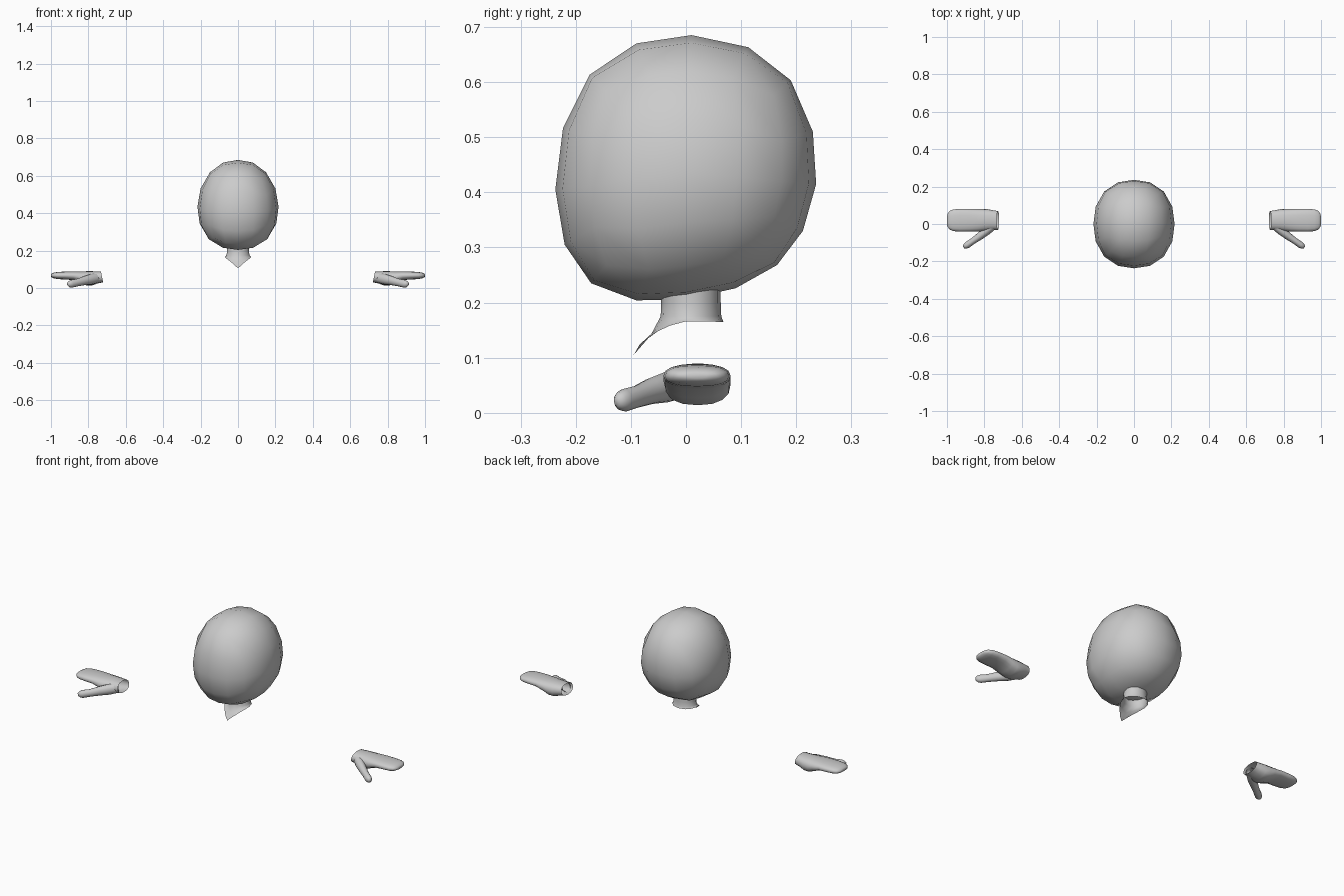
import bpy, bmesh, math
from mathutils import Vector

if "Cube" in bpy.data.objects:
    bpy.data.objects.remove(bpy.data.objects["Cube"])


def finish(name, bm):
    bmesh.ops.recalc_face_normals(bm, faces=bm.faces[:])
    me = bpy.data.meshes.new(name)
    bm.to_mesh(me)
    bm.free()
    for p in me.polygons:
        p.use_smooth = True
    ob = bpy.data.objects.new(name, me)
    bpy.context.collection.objects.link(ob)
    return ob


def bridge(bm, rings, cap_end=False):
    vs = [[bm.verts.new(p) for p in r] for r in rings]
    n = len(vs[0])
    for a, b in zip(vs, vs[1:]):
        for i in range(n):
            bm.faces.new((a[i], a[(i + 1) % n], b[(i + 1) % n], b[i]))
    if cap_end:
        bm.faces.new(vs[-1])


def ring(c, side, up, rs, ru, n=16, e=2.0):
    out = []
    for i in range(n):
        t = 2 * math.pi * i / n
        u, v = math.cos(t), math.sin(t)
        u = math.copysign(abs(u) ** (2 / e), u)
        v = math.copysign(abs(v) ** (2 / e), v)
        out.append(Vector(c) + side * rs * u + up * ru * v)
    return out


# Head: rounded cube, 4 segments a side, shaped by its side outline (y, z)
outline = [(.236, .415), (.23, .51), (.19, .603), (.113, .663), (.01, .685), (-.09, .67),
           (-.175, .613), (-.223, .517), (-.237, .405), (-.22, .305), (-.172, .235),
           (-.09, .204), (0, .206), (.09, .226), (.165, .268), (.212, .33)]
bm = bmesh.new()
bmesh.ops.create_cube(bm, size=2)
bmesh.ops.subdivide_edges(bm, edges=bm.edges[:], cuts=3, use_grid_fill=True)
for v in bm.verts:
    d = Vector([math.tan(c * math.pi / 4) for c in v.co])
    p = d / sum(abs(c) ** 2.25 for c in d) ** (1 / 2.25)
    rho = (abs(p.y) ** 2.25 + abs(p.z) ** 2.25) ** (1 / 2.25)
    k = (math.atan2(d.z, d.y) % (2 * math.pi)) / (math.pi / 8)
    i, f = int(k + 1e-5), k - int(k + 1e-5)
    a, b = Vector(outline[i % 16]), Vector(outline[(i + 1) % 16])
    q = a.lerp(b, f)
    c = Vector((0, .435))
    q = c + (q - c) * rho
    taper = 1 - .06 * max(0, d.z)
    v.co = (.217 * p.x * taper, q.x, q.y)
finish("head", bm)

# Neck: open tube whose lower edge runs to a point at the front
half = [(0, .068, .165), (.036, .060, .165), (.062, .035, .166), (.071, 0, .166),
        (.062, -.03, .158), (.046, -.055, .146), (.020, -.084, .124), (0, -.095, .105)]
rim = half + [(-x, y, z) for x, y, z in half[-2:0:-1]]
n = len(rim)
angles = [math.pi / 2 - 2 * math.pi * i / n for i in range(n)]
tube = lambda z, rx, ry: [Vector((rx * math.cos(t), .009 + ry * math.sin(t), z)) for t in angles]
low = tube(.175, .063, .055)
mid = [Vector(r).lerp(l, .5) + Vector((0, .006 if r[1] < -.04 else 0, 0)) for r, l in zip(rim, low)]
bm = bmesh.new()
bridge(bm, [rim, mid, low, tube(.2, .06, .054), tube(.235, .06, .054)])
finish("neck", bm)

# Mitten hand: x, y centre, z centre, half width, half height
palm = [(.727, .019, .06, .05, .029), (.75, .021, .057, .052, .032), (.78, .022, .052, .057, .038),
        (.81, .021, .052, .06, .038), (.84, .02, .058, .061, .031), (.88, .02, .066, .061, .023),
        (.93, .02, .067, .061, .021), (.965, .02, .067, .058, .019), (.985, .02, .067, .05, .015),
        (.997, .02, .067, .035, .009), (1, .02, .067, .018, .004)]
bm = bmesh.new()
Y, Z = Vector((0, 1, 0)), Vector((0, 0, 1))
rings = [ring((x, y, z), Y, Z, ry, rz, e=2.4) for x, y, z, ry, rz in palm]
for p in rings[0]:
    p.x += (p.z - .06) * .2
bridge(bm, rings, True)

# Thumb: path x, y, z and radius
thumb = [(.745, -.002, .055, .026), (.785, -.034, .047, .028), (.82, -.062, .04, .024),
         (.86, -.09, .029, .02), (.89, -.111, .023, .021), (.902, -.119, .021, .017),
         (.91, -.125, .02, .008)]
axis = Vector((.12, -.085, -.025)).normalized()
side = axis.cross(Z).normalized()
up = side.cross(axis)
bridge(bm, [ring(t[:3], side, up, t[3] * .85, t[3], n=12) for t in thumb], True)
hands = finish("hands", bm)
hands.modifiers.new("mirror", 'MIRROR').use_mirror_merge = False
